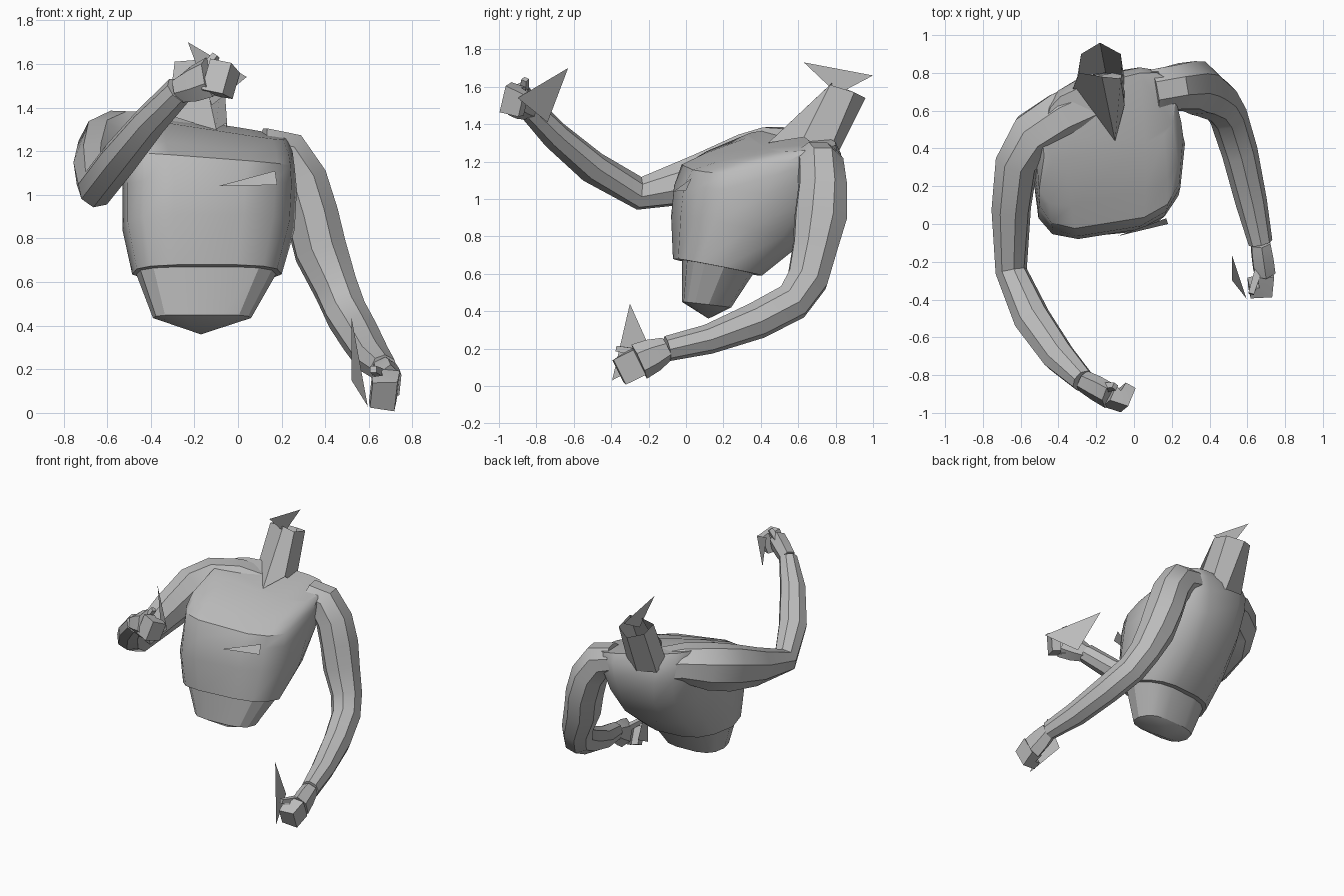
import bpy, bmesh, math
from mathutils import Vector

cube = bpy.data.objects.get("Cube")
if cube:
    bpy.data.objects.remove(cube)

grey = bpy.data.materials.new("plain grey")
grey.use_nodes = True
tone = (0.5, 0.5, 0.5, 1)
grey.diffuse_color = tone
grey.node_tree.nodes["Principled BSDF"].inputs["Base Color"].default_value = tone


def finish(name, bm, angle=35):
    """Turn a bmesh into a shaded object."""
    if len(bm.faces) > 1:
        bmesh.ops.recalc_face_normals(bm, faces=bm.faces)
    mesh = bpy.data.meshes.new(name)
    bm.to_mesh(mesh)
    bm.free()
    mesh.materials.append(grey)
    obj = bpy.data.objects.new(name, mesh)
    bpy.context.collection.objects.link(obj)
    bpy.ops.object.select_all(action='DESELECT')
    obj.select_set(True)
    bpy.context.view_layer.objects.active = obj
    bpy.ops.object.shade_smooth_by_angle(angle=math.radians(angle))
    return obj


def loft(name, rings, angle=35, tip=None, capped=True):
    """Skin equal-length rings; the start can close to a tip, the ends can stay open."""
    bm = bmesh.new()
    rows = [[bm.verts.new(p) for p in ring] for ring in rings]
    n = len(rows[0])
    for a, b in zip(rows, rows[1:]):
        for i in range(n):
            j = (i + 1) % n
            bm.faces.new((a[i], a[j], b[j], b[i]))
    if tip:
        t = bm.verts.new(tip)
        for i in range(n):
            bm.faces.new((rows[0][(i + 1) % n], rows[0][i], t))
    elif capped:
        bm.faces.new(rows[0][::-1])
    if capped:
        bm.faces.new(rows[-1])
    return finish(name, bm, angle)


def limb(name, path, sides=8, up=(0, 0, 1), angle=35):
    """Loft along a path of (x, y, z, radius along up, radius across)."""
    pts = [Vector(p[:3]) for p in path]
    up = Vector(up)
    rings = []
    for i, p in enumerate(path):
        t = (pts[min(i + 1, len(pts) - 1)] - pts[max(i - 1, 0)]).normalized()
        up = (up - t * up.dot(t)).normalized()
        side = t.cross(up)
        ring = []
        for k in range(sides):
            a = math.tau * (k + 0.5) / sides
            ring.append(pts[i] + up * math.cos(a) * p[3] * 1.06 + side * math.sin(a) * p[4] * 1.06)
        rings.append(ring)
    return loft(name, rings, angle)


def plate(name, *points):
    bm = bmesh.new()
    bm.faces.new([bm.verts.new(p) for p in points])
    return finish(name, bm)


def section(zf, zb, x0, x1, yf, yb, back=1.0, skew=0.16, power=0.6, roll=0.0, n=14):
    """Rounded box cross-section: tilted, narrowed behind, rolled up to the right."""
    ring = []
    for k in range(n):
        a = math.tau * k / n
        c, s = math.cos(a), math.sin(a)
        u = math.copysign(abs(c) ** power, c)
        v = math.copysign(abs(s) ** (power + 0.1), s)
        hw = (x1 - x0) / 2
        f = (v + 1) / 2
        u *= 1 + (back - 1) * max(v, 0)
        ring.append((x0 + hw * (1 + u), yf + f * (yb - yf) + skew * hw * u,
                     zf + f * (zb - zf) - roll * u))
    return ring


# Abdomen, tapering to a blunt point
loft("abdomen", [
    section(0.45, 0.42, -0.39, 0.06, -0.02, 0.24, 0.9, 0.05),
    section(0.68, 0.61, -0.47, 0.18, -0.01, 0.36, 0.75, 0.1),
], 25, tip=(-0.17, 0.12, 0.36))

# Ribcage and shoulders
loft("chest", [
    section(0.68, 0.59, -0.485, 0.20, -0.06, 0.40, 0.75, 0.1),
    section(0.91, 0.77, -0.53, 0.26, -0.06, 0.62, 0.7),
    section(1.07, 0.98, -0.53, 0.27, -0.045, 0.77, 0.75),
    section(1.17, 1.14, -0.52, 0.26, 0.0, 0.81, 0.8, 0.16, 0.5, 0.03),
    section(1.22, 1.26, -0.52, 0.25, 0.13, 0.80, 0.85, 0.2, 0.45, 0.04),
    section(1.30, 1.33, -0.49, 0.22, 0.38, 0.76, 0.85, 0.25, 0.4, 0.055),
], 40)
plate("chest_fold", (-0.09, -0.065, 1.04), (0.18, 0.0, 1.045), (0.17, 0.03, 1.11))

# Hollow neck stump with a slanted open top
loft("neck", [
    [(-0.10, 0.44, 1.30), (-0.05, 0.63, 1.33), (-0.05, 0.76, 1.24),
     (-0.15, 0.80, 1.22), (-0.30, 0.78, 1.24), (-0.33, 0.70, 1.30)],
    [(-0.17, 0.78, 1.62), (-0.07, 0.77, 1.61), (-0.07, 0.90, 1.57),
     (-0.18, 0.96, 1.54), (-0.28, 0.90, 1.57), (-0.29, 0.80, 1.61)],
], 20, capped=False)
plate("neck_shard", (-0.18, 0.63, 1.73), (-0.18, 1.0, 1.66), (-0.18, 0.81, 1.56))

# Raised right arm
limb("right_arm", [
    (-0.20, 0.64, 1.21, 0.11, 0.14),
    (-0.38, 0.56, 1.25, 0.13, 0.14),
    (-0.53, 0.47, 1.23, 0.16, 0.13),
    (-0.62, 0.33, 1.19, 0.16, 0.11),
    (-0.65, 0.08, 1.11, 0.13, 0.10),
    (-0.65, -0.25, 1.03, 0.085, 0.08),
    (-0.54, -0.50, 1.17, 0.08, 0.095),
    (-0.40, -0.70, 1.34, 0.07, 0.085),
    (-0.27, -0.83, 1.48, 0.065, 0.06),
])

# Lowered left arm
limb("left_arm", [
    (0.10, 0.70, 1.21, 0.10, 0.12),
    (0.21, 0.72, 1.18, 0.12, 0.12),
    (0.29, 0.73, 1.06, 0.12, 0.13),
    (0.34, 0.72, 0.90, 0.12, 0.14),
    (0.38, 0.69, 0.74, 0.12, 0.12),
    (0.45, 0.65, 0.57, 0.10, 0.11),
    (0.50, 0.57, 0.45, 0.095, 0.10),
    (0.56, 0.38, 0.35, 0.09, 0.095),
    (0.62, 0.12, 0.25, 0.08, 0.075),
    (0.67, -0.10, 0.20, 0.06, 0.065),
])


def hand(side, wrist, knuckle, tip, palm, thumb):
    """Blocky fist: tapered palm, one curled block of fingers and a thumb."""
    w, k, t, palm = Vector(wrist), Vector(knuckle), Vector(tip), Vector(palm)
    mid = (w + k) / 2
    limb(side + "_palm", [(*w, 0.055, 0.06), (*mid, 0.06, 0.085), (*k, 0.06, 0.095)], 6, palm, 25)
    limb(side + "_fingers", [(*k, 0.06, 0.10), (*t, 0.06, 0.10),
                             (*(t + palm * 0.09), 0.04, 0.085)], 4, palm, 20)
    limb(side + "_thumb", [(*mid, 0.03, 0.03), (*Vector(thumb), 0.02, 0.02)], 4, palm, 20)


hand("right", (-0.27, -0.83, 1.48), (-0.13, -0.91, 1.54), (-0.07, -0.94, 1.53),
     (0.4, 0.8, -0.3), (-0.10, -0.86, 1.64))
hand("left", (0.67, -0.10, 0.20), (0.69, -0.25, 0.13), (0.69, -0.33, 0.09),
     (-0.9, -0.1, 0.05), (0.62, -0.37, 0.20))

# Thin shards held in each fist
plate("right_hand_shard", (-0.23, -0.63, 1.70), (0.04, -0.90, 1.54), (-0.12, -0.74, 1.41))
plate("left_hand_shard", (0.52, -0.30, 0.44), (0.595, -0.395, 0.03), (0.52, -0.17, 0.15))
